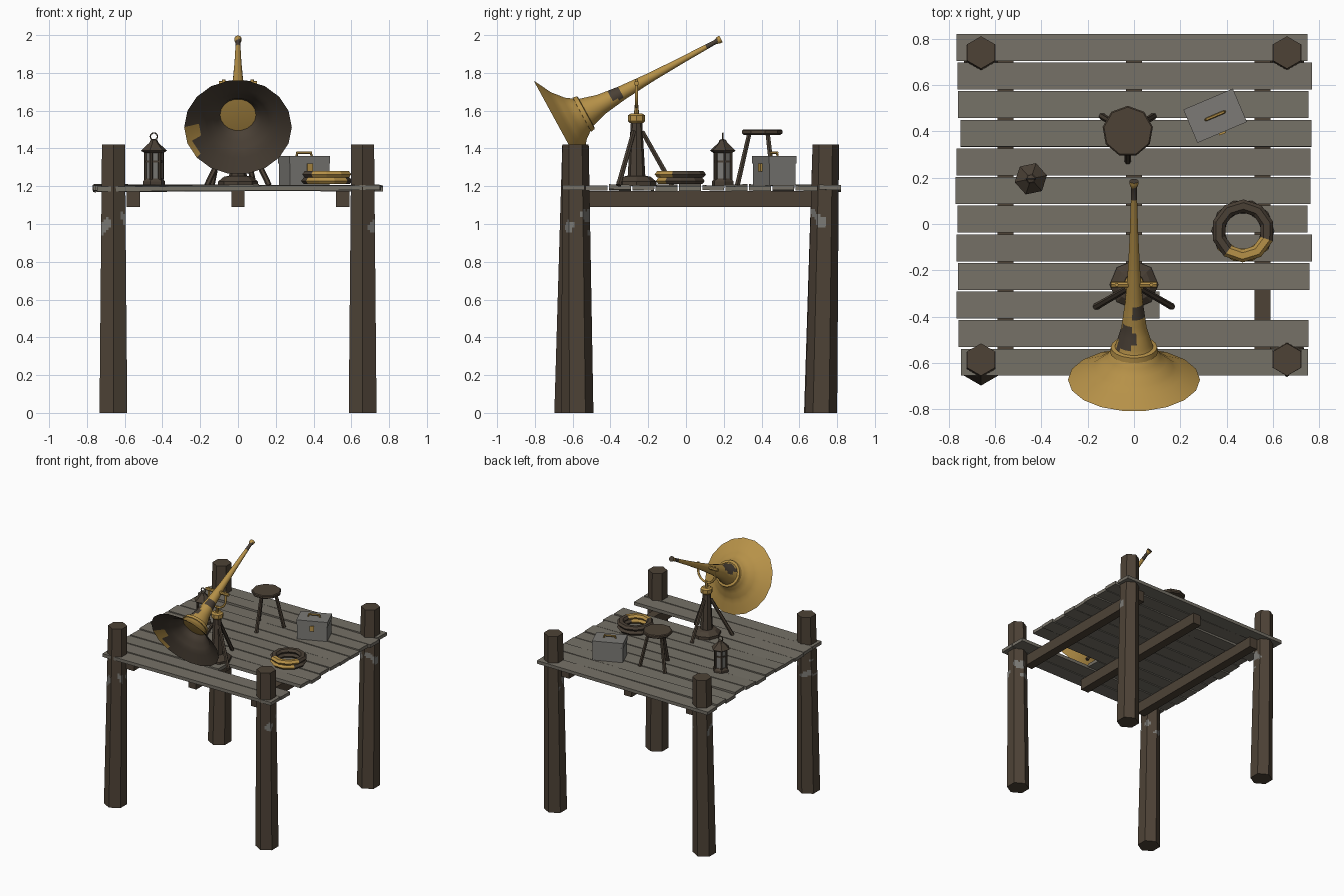
import bpy, bmesh, random
from math import sin, cos, pi, radians, atan2
from mathutils import Matrix, Vector, noise

random.seed(4)
cube = bpy.data.objects.get("Cube")
if cube:
    bpy.data.objects.remove(cube, do_unlink=True)


def material(name, rgb):
    m = bpy.data.materials.new(name)
    m.use_nodes = True
    m.diffuse_color = (*rgb, 1)
    node = next(n for n in m.node_tree.nodes if n.type == 'BSDF_PRINCIPLED')
    node.inputs["Base Color"].default_value = (*rgb, 1)
    return m


WOOD = material("dark wood", (0.075, 0.055, 0.037))
PLANK = material("weathered plank", (0.18, 0.165, 0.135))
IRON = material("dark iron", (0.068, 0.051, 0.036))
BRASS = material("brass", (0.47, 0.285, 0.065))
GREY = material("grey metal", (0.20, 0.195, 0.18))


def finish(name, bm, mats, matrix=None, rule=None, smooth=False):
    """Turn a bmesh into an object, colouring faces by an optional rule."""
    bmesh.ops.recalc_face_normals(bm, faces=bm.faces)
    if matrix:
        bm.transform(matrix)
    if rule:
        for f in bm.faces:
            f.material_index = int(rule(f.calc_center_median()))
    me = bpy.data.meshes.new(name)
    bm.to_mesh(me)
    bm.free()
    for m in mats:
        me.materials.append(m)
    ob = bpy.data.objects.new(name, me)
    bpy.context.collection.objects.link(ob)
    if smooth:
        bpy.ops.object.select_all(action='DESELECT')
        ob.select_set(True)
        bpy.context.view_layer.objects.active = ob
        bpy.ops.object.shade_smooth_by_angle(angle=radians(32))
    return ob


def loft(rings, caps=True):
    """Skin a stack of closed point rings."""
    bm = bmesh.new()
    vs = [[bm.verts.new(p) for p in r] for r in rings]
    n = len(vs[0])
    for a, b in zip(vs, vs[1:]):
        for i in range(n):
            j = (i + 1) % n
            bm.faces.new((a[i], a[j], b[j], b[i]))
    if caps:
        bm.faces.new(vs[0][::-1])
        bm.faces.new(vs[-1])
    return bm


def ring(r, z, n, phase=0.0):
    return [Vector((r * cos(2 * pi * i / n + phase), r * sin(2 * pi * i / n + phase), z))
            for i in range(n)]


def lathe(name, profile, n, mats, matrix=None, caps=True, rule=None, smooth=False, phase=0.0):
    bm = loft([ring(r, z, n, phase) for r, z in profile], caps)
    return finish(name, bm, mats, matrix, rule, smooth)


def rod(name, a, b, r0, r1, mat, n=6):
    a, b = Vector(a), Vector(b)
    d = b - a
    m = Matrix.Translation(a) @ d.to_track_quat('Z', 'Y').to_matrix().to_4x4()
    return lathe(name, [(r0, 0), (r1, d.length)], n, [mat], m)


def box(name, size, matrix, mat):
    bm = bmesh.new()
    bmesh.ops.create_cube(bm, size=1)
    bmesh.ops.scale(bm, vec=size, verts=bm.verts)
    return finish(name, bm, [mat], matrix)


def at(x, y, z):
    return Matrix.Translation((x, y, z))


# Corner posts: leaning, tapered hexagons with worn patches
def hex_ring(cx, cy, r, z, cols=5):
    c = ring(r, 0, 6, pi / 2)
    return [c[i].lerp(c[(i + 1) % 6], k / cols) + Vector((cx, cy, z))
            for i in range(6) for k in range(cols)]


def worn(p):
    return 0.94 < p.z < 1.08 and noise.noise(p * 13) > 0.22


levels = [0, 0.94] + [0.94 + 0.014 * k for k in range(1, 11)] + [1.42]
posts = {"front_right_post": (-0.66, -0.585, -0.612), "front_left_post": (0.66, -0.585, -0.575),
         "back_right_post": (-0.66, 0.74, 0.71), "back_left_post": (0.66, 0.74, 0.715)}
for name, (x, y_top, y_low) in posts.items():
    rings = []
    for z in levels:
        k = z / 1.42
        rings.append(hex_ring(x, y_low + (y_top - y_low) * k, 0.085 - 0.015 * k, z))
    finish(name, loft(rings), [WOOD, GREY], rule=worn)

# Deck: joists and planks, one plank broken short
for name, x in (("right_joist", -0.555), ("middle_joist", 0), ("left_joist", 0.555)):
    box(name, (0.07, 1.32, 0.085), at(x, 0.08, 1.132), WOOD)
for i in range(12):
    left = -0.76 + random.uniform(-0.013, 0.013)
    right = 0.11 if i == 9 else 0.76 + random.uniform(-0.013, 0.01)
    m = at((left + right) / 2, 0.762 - 0.1235 * i, 1.19 + random.uniform(-0.004, 0.004))
    m = m @ Matrix.Rotation(random.uniform(-0.009, 0.009), 4, 'Y')
    m = m @ Matrix.Rotation(random.uniform(-0.03, 0.03), 4, 'X')
    box("plank_%d" % (i + 1), (right - left, 0.116, 0.026), m, PLANK)

# Horn: outer shell with tarnished patches, dark inside
tip = Vector((0, 0.185, 1.98))
axis = Vector((0, -0.878, -0.479))
horn = Matrix.Translation(tip) @ axis.to_track_quat('Z', 'Y').to_matrix().to_4x4()
flare = [(0.02, 0), (0.019, 0.015), (0.012, 0.035), (0.018, 0.25), (0.026, 0.43), (0.039, 0.6),
         (0.055, 0.72), (0.085, 0.82), (0.125, 0.875), (0.185, 0.925), (0.285, 0.976)]


def refine(profile, steps=4):
    out = []
    for (r0, z0), (r1, z1) in zip(profile, profile[1:]):
        out += [(r0 + (r1 - r0) * k / steps, z0 + (z1 - z0) * k / steps) for k in range(steps)]
    return out + [profile[-1]]


patches = [((0.0, 0.14, 1.955), 0.028), ((0.03, -0.37, 1.70), 0.042), ((-0.05, -0.5, 1.66), 0.055)]


def tarnished(p):
    return any((p - Vector(c)).length < r + 0.02 * noise.noise(p * 30) for c, r in patches)


lathe("horn_shell", refine(flare), 18, [BRASS, IRON], horn, False, tarnished, True)
inside = [(max(r - 0.004, 0.004), z) for r, z in flare[4:-1]] + [flare[-1]]
lathe("horn_lining", refine(inside), 18, [IRON, BRASS], horn, False,
      lambda p: (p - Vector((-0.27, -0.64, 1.45))).length < 0.075, True)
lathe("mouthpiece_cap", [(0.02, 0), (0.014, 0.003)], 18, [IRON], horn)
lathe("horn_band", [(0.088, 0.812), (0.1, 0.815), (0.104, 0.838), (0.09, 0.84)],
      18, [BRASS], horn, smooth=True)

# Horn stand: base, column, collar, legs and a forked cradle
sy = -0.262
lathe("stand_base", [(0.105, 1.2), (0.105, 1.225), (0.075, 1.25), (0.05, 1.255)], 8, [IRON], at(0, sy, 0))
lathe("stand_column", [(0.047, 1.25), (0.03, 1.54)], 8, [IRON], at(0, sy, 0))
lathe("stand_collar", [(0.036, 1.535), (0.045, 1.545), (0.045, 1.575), (0.03, 1.585)], 8, [BRASS], at(0, sy, 0))
for i, deg in enumerate((-150, -30, 90)):
    c, s = cos(radians(deg)), sin(radians(deg))
    rod("stand_leg_%d" % (i + 1), (0.19 * c, sy + 0.19 * s, 1.205),
        (0.03 * c, sy + 0.03 * s, 1.49), 0.015, 0.013, IRON)
rod("fork_stem", (0, sy, 1.57), (0, sy, 1.63), 0.013, 0.011, BRASS, 8)
arc = [Vector((0.075 * cos(a), sy, 1.695 + 0.075 * sin(a)))
       for a in [pi + pi * k / 8 for k in range(9)]]
path = [Vector((-0.075, sy, 1.765))] + arc + [Vector((0.075, sy, 1.765))]
curve = bpy.data.curves.new("fork", 'CURVE')
curve.dimensions = '3D'
curve.bevel_depth = 0.009
curve.bevel_resolution = 1
curve.use_fill_caps = True
spline = curve.splines.new('POLY')
spline.points.add(len(path) - 1)
for pt, p in zip(spline.points, path):
    pt.co = (*p, 1)
curve.materials.append(BRASS)
bpy.context.collection.objects.link(bpy.data.objects.new("fork", curve))
rod("fork_pin", (-0.1, sy, 1.745), (0.1, sy, 1.745), 0.013, 0.013, BRASS, 8)

# Stool
sx, sty = -0.027, 0.40
lathe("stool_seat", [(0.1, 1.472), (0.11, 1.48), (0.11, 1.494), (0.104, 1.5)], 9, [WOOD], at(sx, sty, 0), phase=pi / 2)
for i, deg in enumerate((-90, 30, 150)):
    c, s = cos(radians(deg)), sin(radians(deg))
    rod("stool_leg_%d" % (i + 1), (sx + 0.128 * c, sty + 0.128 * s, 1.205),
        (sx + 0.065 * c, sty + 0.065 * s, 1.478), 0.015, 0.013, IRON)

# Lantern: base, panes, corner bars, roof and hanging ring
lamp = at(-0.445, 0.195, 0) @ Matrix.Rotation(radians(12), 4, 'Z')
lathe("lantern_base", [(0.06, 1.203), (0.06, 1.225), (0.048, 1.24)], 6, [IRON], lamp)
lathe("lantern_panes", [(0.044, 1.235), (0.044, 1.385)], 6, [GREY], lamp)
for i, p in enumerate(ring(0.046, 0, 6)):
    q = lamp @ p
    rod("lantern_bar_%d" % (i + 1), (q.x, q.y, 1.235), (q.x, q.y, 1.39), 0.008, 0.008, IRON)
lathe("lantern_rail", [(0.05, 1.325), (0.05, 1.336)], 6, [IRON], lamp)
lathe("lantern_roof", [(0.05, 1.375), (0.071, 1.388), (0.025, 1.43), (0.018, 1.445), (0.004, 1.45)], 6, [IRON], lamp)


def torus(name, major, minor, n, k, matrix, mats, rule=None):
    bm = bmesh.new()
    vs = [[bm.verts.new(((major + minor * cos(b)) * cos(a), (major + minor * cos(b)) * sin(a), minor * sin(b)))
           for b in [2 * pi * j / k for j in range(k)]] for a in [2 * pi * i / n for i in range(n)]]
    for i in range(n):
        for j in range(k):
            a, b = vs[i], vs[(i + 1) % n]
            bm.faces.new((a[j], b[j], b[(j + 1) % k], a[(j + 1) % k]))
    return finish(name, bm, mats, matrix, rule)


torus("lantern_ring", 0.019, 0.004, 10, 5, at(-0.445, 0.195, 1.463) @ Matrix.Rotation(pi / 2, 4, 'X'), [IRON])

# Coil: two stacked faceted hoops, bright along the front
cx, cy = 0.47, -0.03


def polished(p):
    return -2.5 < atan2(p.y - cy, p.x - cx) < -0.4


for i, z in enumerate((1.228, 1.263)):
    m = at(cx, cy, z) @ Matrix.Rotation(0.3 * i, 4, 'Z') @ Matrix.Diagonal((1, 1, 0.72, 1))
    torus("coil_%d" % (i + 1), 0.108, 0.028, 10, 6, m, [IRON, BRASS], polished)

# Toolbox: body, lid, latch and handle, turned on the deck
tool = at(0.35, 0.467, 0) @ Matrix.Rotation(radians(23), 4, 'Z')
box("toolbox_body", (0.226, 0.15, 0.115), tool @ at(0, 0, 1.262), GREY)
box("toolbox_lid", (0.232, 0.156, 0.038), tool @ at(0, 0, 1.340), GREY)
box("toolbox_latch", (0.032, 0.012, 0.042), tool @ at(0, -0.08, 1.30), BRASS)
for side in (-1, 1):
    p, q = tool @ Vector((side * 0.045, 0, 1.355)), tool @ Vector((side * 0.038, 0, 1.378))
    rod("handle_end_%s" % ("left" if side > 0 else "right"), p, q, 0.006, 0.006, BRASS)
rod("toolbox_handle", tool @ Vector((-0.043, 0, 1.377)), tool @ Vector((0.043, 0, 1.377)), 0.007, 0.007, BRASS)
